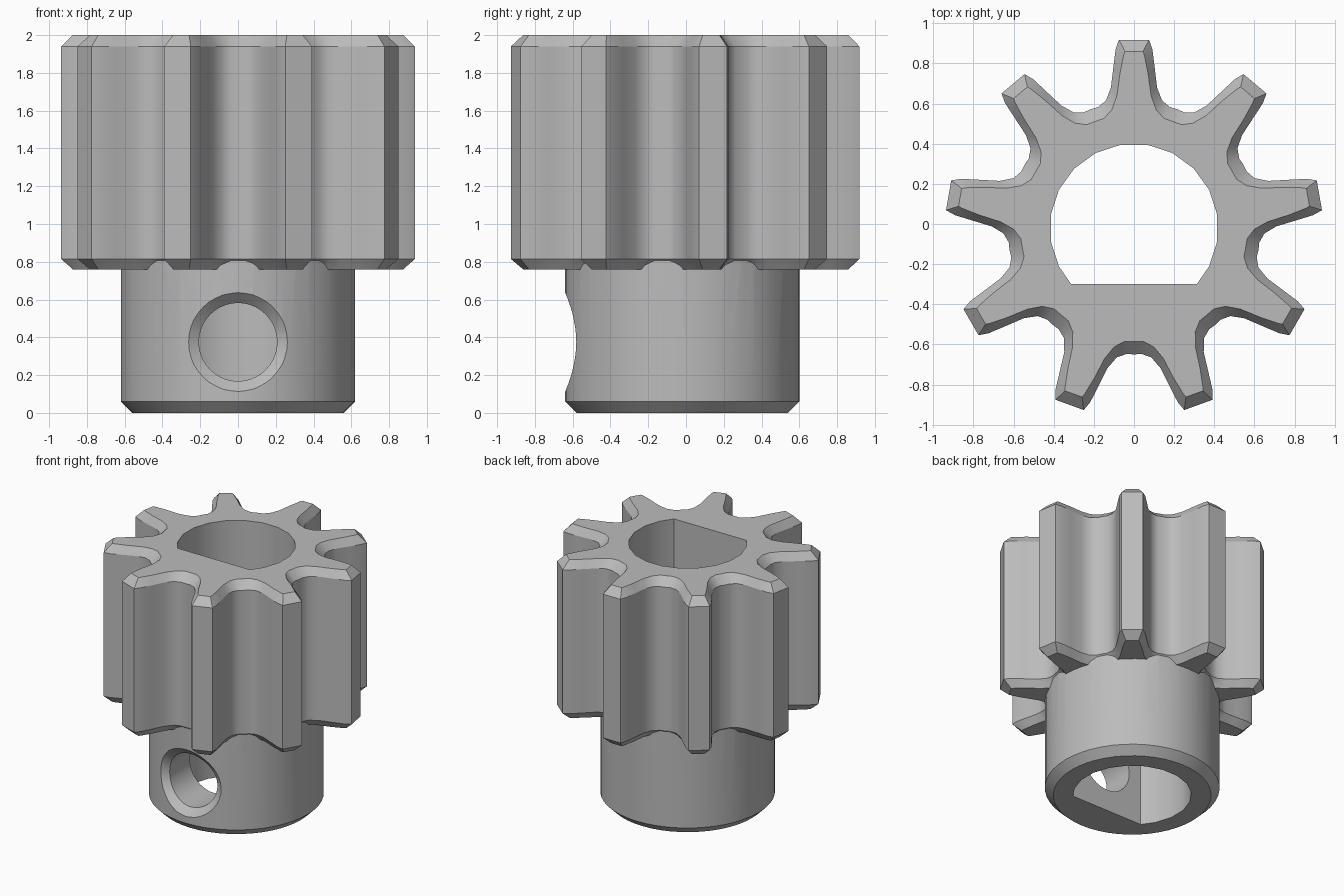
import bpy, bmesh, math
from mathutils import Vector

if "Cube" in bpy.data.objects:
    bpy.data.objects.remove(bpy.data.objects["Cube"], do_unlink=True)

TEETH = 9
CY = -0.02          # shaft axis in y
HUB_R, BORE_R = 0.62, 0.42
HOLE_Z = 0.375

steel = bpy.data.materials.new("grey steel")
grey = (0.5, 0.5, 0.5, 1)
steel.diffuse_color = grey
steel.use_nodes = True
steel.node_tree.nodes["Principled BSDF"].inputs["Base Color"].default_value = grey


def loft(name, rings):
    """Closed solid through rings of equal point count."""
    bm = bmesh.new()
    loops = [[bm.verts.new(p) for p in ring] for ring in rings]
    n = len(loops[0])
    for a, b in zip(loops, loops[1:]):
        for i in range(n):
            j = (i + 1) % n
            bm.faces.new((a[i], a[j], b[j], b[i]))
    bm.faces.new(loops[0][::-1])
    bm.faces.new(loops[-1])
    bmesh.ops.recalc_face_normals(bm, faces=bm.faces)
    mesh = bpy.data.meshes.new(name)
    bm.to_mesh(mesh)
    bm.free()
    mesh.materials.append(steel)
    obj = bpy.data.objects.new(name, mesh)
    bpy.context.collection.objects.link(obj)
    return obj


def circle(r, n, shift=0.0):
    return [(r * math.cos((i + shift) * math.tau / n),
             r * math.sin((i + shift) * math.tau / n)) for i in range(n)]


def at(points, z):
    return [Vector((x, y + CY, z)) for x, y in points]


def gear_outline(half):
    """Repeat a mirrored half tooth (side, radius), tip to root, round the axis."""
    tooth = half[::-1][1:] + [(-x, y) for x, y in half]
    pts = []
    for k in range(TEETH):
        a = k * math.tau / TEETH
        c, s = math.cos(a), math.sin(a)
        pts += [(x * c - y * s, x * s + y * c) for x, y in tooth]
    return pts


def combine(target, tool, operation):
    mod = target.modifiers.new(operation.lower(), 'BOOLEAN')
    mod.operation, mod.solver, mod.object = operation, 'EXACT', tool
    bpy.context.view_layer.objects.active = target
    bpy.ops.object.modifier_apply(modifier=mod.name)
    bpy.data.objects.remove(tool, do_unlink=True)


# toothed section with chamfered ends
outer = gear_outline([(0.075, 0.938), (0.092, 0.89), (0.103, 0.80), (0.115, 0.70),
                      (0.14, 0.635), (0.18, 0.602), (0.2155, 0.592)])
inner = gear_outline([(0.045, 0.88), (0.052, 0.86), (0.07, 0.77), (0.085, 0.66),
                      (0.11, 0.59), (0.15, 0.546), (0.193, 0.531)])
pinion = loft("pinion_gear", [at(inner, 0.76), at(outer, 0.815),
                              at(outer, 1.94), at(inner, 2.0)])

# hub with a chamfered foot
hub = loft("hub", [at(circle(HUB_R - 0.06, 48), 0), at(circle(HUB_R, 48), 0.06),
                   at(circle(HUB_R, 48), 0.9)])
combine(pinion, hub, 'UNION')

# D-shaped shaft bore
flat = -0.28
half_flat = math.sqrt(BORE_R ** 2 - flat ** 2)
d_shape = [p for p in circle(BORE_R, 20, 0.5) if p[1] > flat]
d_shape.sort(key=lambda p: (math.atan2(p[1], p[0]) + math.pi / 2) % math.tau)
d_shape = [(half_flat, flat)] + d_shape + [(-half_flat, flat)]
combine(pinion, loft("bore_cutter", [at(d_shape, -0.2), at(d_shape, 2.2)]), 'DIFFERENCE')


# set-screw hole whose chamfer follows the curved hub
def screw_ring(r, depth=None, y=None):
    return [Vector((x, CY + (y if y is not None else
                             depth - math.sqrt(HUB_R ** 2 - x * x)), HOLE_Z + z))
            for x, z in circle(r, 40)]


screw_cutter = loft("screw_cutter", [screw_ring(0.272, y=-0.8), screw_ring(0.272, depth=-0.01),
                                     screw_ring(0.207, depth=0.055), screw_ring(0.207, y=-0.1)])
combine(pinion, screw_cutter, 'DIFFERENCE')

# smooth curved walls, crisp chamfers
bpy.ops.object.select_all(action='DESELECT')
pinion.select_set(True)
bpy.context.view_layer.objects.active = pinion
bpy.ops.object.shade_smooth_by_angle(angle=math.radians(30))
